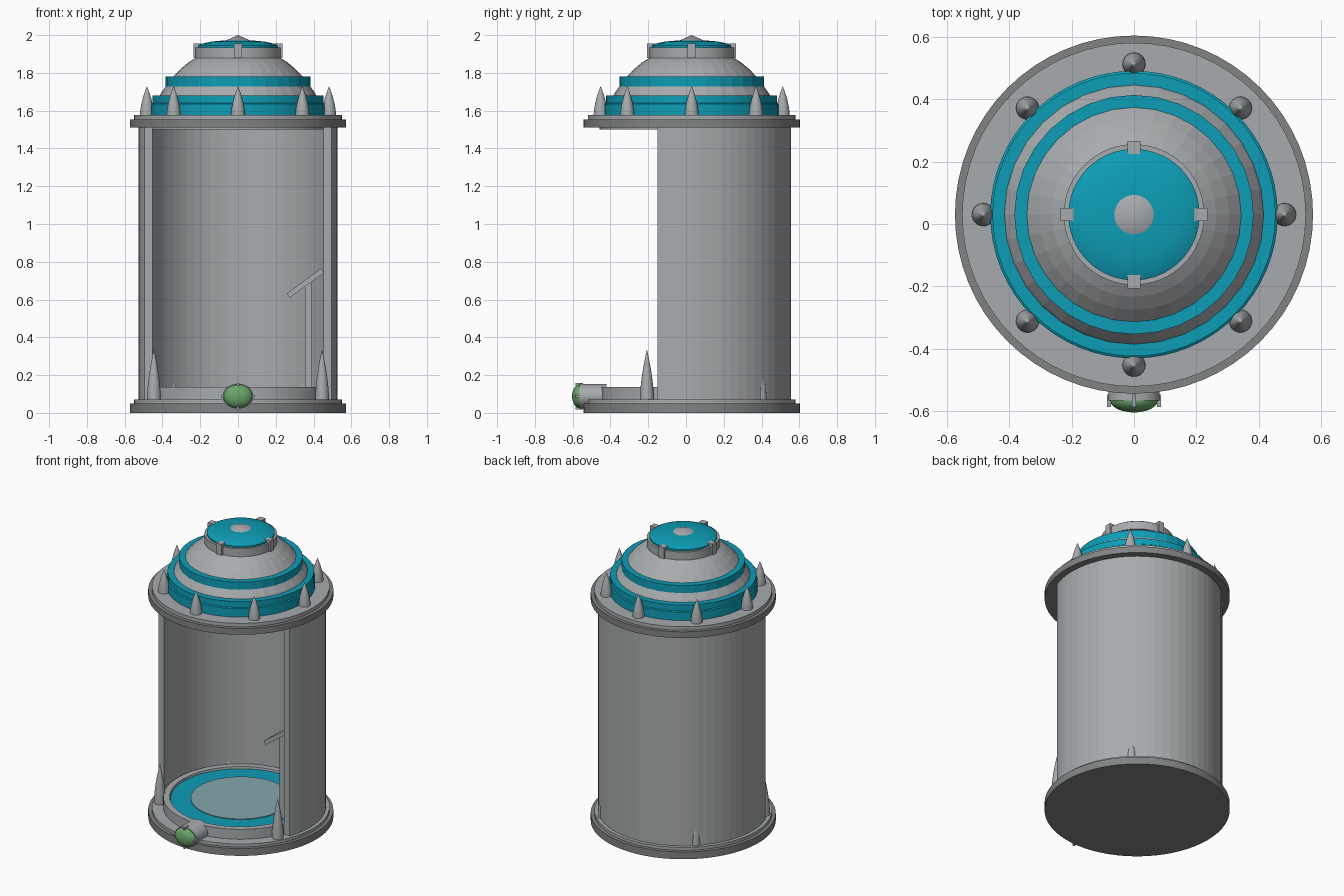
import bpy, bmesh, math
from mathutils import Matrix, Vector

cube = bpy.data.objects.get("Cube")
if cube:
    bpy.data.objects.remove(cube, do_unlink=True)

CY = 0.03  # the booth axis sits slightly behind the origin


def material(name, rgb):
    m = bpy.data.materials.new(name)
    m.use_nodes = True
    m.diffuse_color = (*rgb, 1)
    m.node_tree.nodes["Principled BSDF"].inputs["Base Color"].default_value = (*rgb, 1)
    return m


GREY = material("light grey metal", (0.39, 0.41, 0.42))
DARK = material("dark grey metal", (0.22, 0.23, 0.23))
TEAL = material("teal", (0.004, 0.34, 0.47))
PALE = material("pale blue glass", (0.23, 0.39, 0.41))
GREEN = material("green gem", (0.14, 0.37, 0.14))


def finish(name, bm, mat, smooth):
    bmesh.ops.recalc_face_normals(bm, faces=bm.faces)
    mesh = bpy.data.meshes.new(name)
    bm.to_mesh(mesh)
    bm.free()
    mesh.materials.append(mat)
    ob = bpy.data.objects.new(name, mesh)
    bpy.context.collection.objects.link(ob)
    if smooth:
        bpy.ops.object.select_all(action="DESELECT")
        ob.select_set(True)
        bpy.context.view_layer.objects.active = ob
        bpy.ops.object.shade_smooth_by_angle(angle=math.radians(35))
    return ob


def lathe_mesh(profile, segs, closed=False):
    """Revolve (radius, height) points about z; open profiles get capped."""
    bm = bmesh.new()
    rings = []
    for r, z in profile:
        if r == 0:
            rings.append([bm.verts.new((0, 0, z))] * segs)
        else:
            rings.append([bm.verts.new((r * math.cos(a), r * math.sin(a), z))
                          for a in (math.tau * i / segs for i in range(segs))])
    pairs = list(zip(rings, rings[1:])) + ([(rings[-1], rings[0])] if closed else [])
    for low, high in pairs:
        for i in range(segs):
            j = (i + 1) % segs
            bm.faces.new(dict.fromkeys((low[i], low[j], high[j], high[i])))
    if not closed:
        for ring, (r, z) in ((rings[0], profile[0]), (rings[-1], profile[-1])):
            if r:
                bm.faces.new(ring)
    return bm


def lathe(name, profile, mat, segs=64, smooth=True, loc=(0, CY, 0), closed=False):
    ob = finish(name, lathe_mesh(profile, segs, closed), mat, smooth)
    ob.location = loc
    return ob


def box(name, size, loc, mat, rot=(0, 0, 0)):
    bm = bmesh.new()
    bmesh.ops.create_cube(bm, size=1, matrix=Matrix.Diagonal((*size, 1)))
    ob = finish(name, bm, mat, False)
    ob.location, ob.rotation_euler = loc, rot
    return ob


def disc(name, r, z0, z1, mat, **kw):
    return lathe(name, [(r, z0), (r, z1)], mat, **kw)


def spike(name, radius, height, loc):
    steps = 8
    prof = [(radius * (1 - (i / steps) ** 1.7), height * i / steps) for i in range(steps)]
    return lathe(name, prof + [(0, height)], GREY, segs=20, loc=loc)


# Base and floor
disc("base_flange", 0.573, 0, 0.05, DARK)
disc("base_step", 0.55, 0.05, 0.07, GREY)
lathe("floor_ring", [(0.48, 0.07), (0.48, 0.138), (0.44, 0.138), (0.43, 0.07)],
      GREY, closed=True)
disc("floor_plate", 0.435, 0.07, 0.125, TEAL)
disc("floor_glass", 0.31, 0.125, 0.13, PALE)

# Curved wall, cut open at the front
bm = lathe_mesh([(0.527, 0.07), (0.527, 1.515), (0.488, 1.515), (0.488, 0.07)], 64, True)
bmesh.ops.bisect_plane(bm, geom=bm.verts[:] + bm.edges[:] + bm.faces[:],
                       plane_co=(0, -0.18, 0), plane_no=(0, -1, 0), clear_outer=True)
bmesh.ops.holes_fill(bm, edges=[e for e in bm.edges if e.is_boundary])
finish("curved_wall", bm, GREY, False).location.y = CY

# Roof flange and stepped bands
disc("ceiling_plate", 0.488, 1.5, 1.515, GREY)
disc("roof_flange", 0.573, 1.51, 1.553, DARK)
disc("roof_step", 0.55, 1.553, 1.577, GREY)
lathe("lower_band", [(0.46, 1.577), (0.46, 1.635), (0.453, 1.64), (0.453, 1.68)], TEAL)
lathe("dome", [(0.425, 1.66), (0.41, 1.69), (0.375, 1.74), (0.343, 1.78),
               (0.305, 1.82), (0.263, 1.855), (0.215, 1.885)], GREY, segs=32, smooth=False)
lathe("upper_band", [(0.383, 1.722), (0.383, 1.78), (0.338, 1.78), (0.338, 1.722)],
      TEAL, segs=32, smooth=False, closed=True)

# Cap
disc("cap_collar", 0.225, 1.88, 1.935, GREY)
lathe("cap_dome", [(0.21, 1.935), (0.21, 1.945), (0.19, 1.955), (0.14, 1.966), (0.07, 1.972)],
      TEAL)
lathe("cap_tip", [(0.072, 1.968), (0, 2.0)], GREY, segs=32)
for i in range(4):
    a = math.tau * i / 4
    box(f"cap_clip_{i + 1}", (0.042, 0.042, 0.075),
        (0.215 * math.cos(a), CY + 0.215 * math.sin(a), 1.917), GREY)

# Spikes around the roof and base
for i in range(8):
    a = math.tau * i / 8
    spike(f"roof_spike_{i + 1}", 0.037, 0.155,
          (0.482 * math.cos(a), CY + 0.482 * math.sin(a), 1.575))
for side, s in (("left", 1), ("right", -1)):
    spike(f"front_spike_{side}", 0.037, 0.268, (s * 0.445, -0.207, 0.068))
    spike(f"back_spike_{side}", 0.03, 0.19, (s * 0.352, 0.397, 0.068))

# Control stand
box("control_post", (0.035, 0.18, 0.57), (0.372, CY, 0.405), GREY)
box("control_panel", (0.225, 0.24, 0.028), (0.357, CY, 0.687), GREY,
    (0, -math.atan2(0.13, 0.18), 0))

# Gem in its front socket
FRONT = Vector((0, -0.565, 0.088))
socket = disc("gem_socket", 1, -0.145, 0, GREY, segs=32, loc=FRONT)
gem = lathe("gem", [(math.cos(t), math.sin(t)) for t in
                    (math.pi / 2 * i / 8 for i in range(8))] + [(0, 1)],
            GREEN, segs=32, loc=FRONT)
socket.scale = (0.082, 0.066, 1)
gem.scale = (0.076, 0.062, 0.038)
for ob in (socket, gem):
    ob.rotation_euler.x = math.pi / 2
for i, (dx, dz) in enumerate(((0.08, 0), (-0.08, 0), (0, 0.064), (0, -0.064))):
    box(f"gem_clip_{i + 1}", (0.014, 0.04, 0.014), FRONT + Vector((dx, 0, dz)), GREY)
